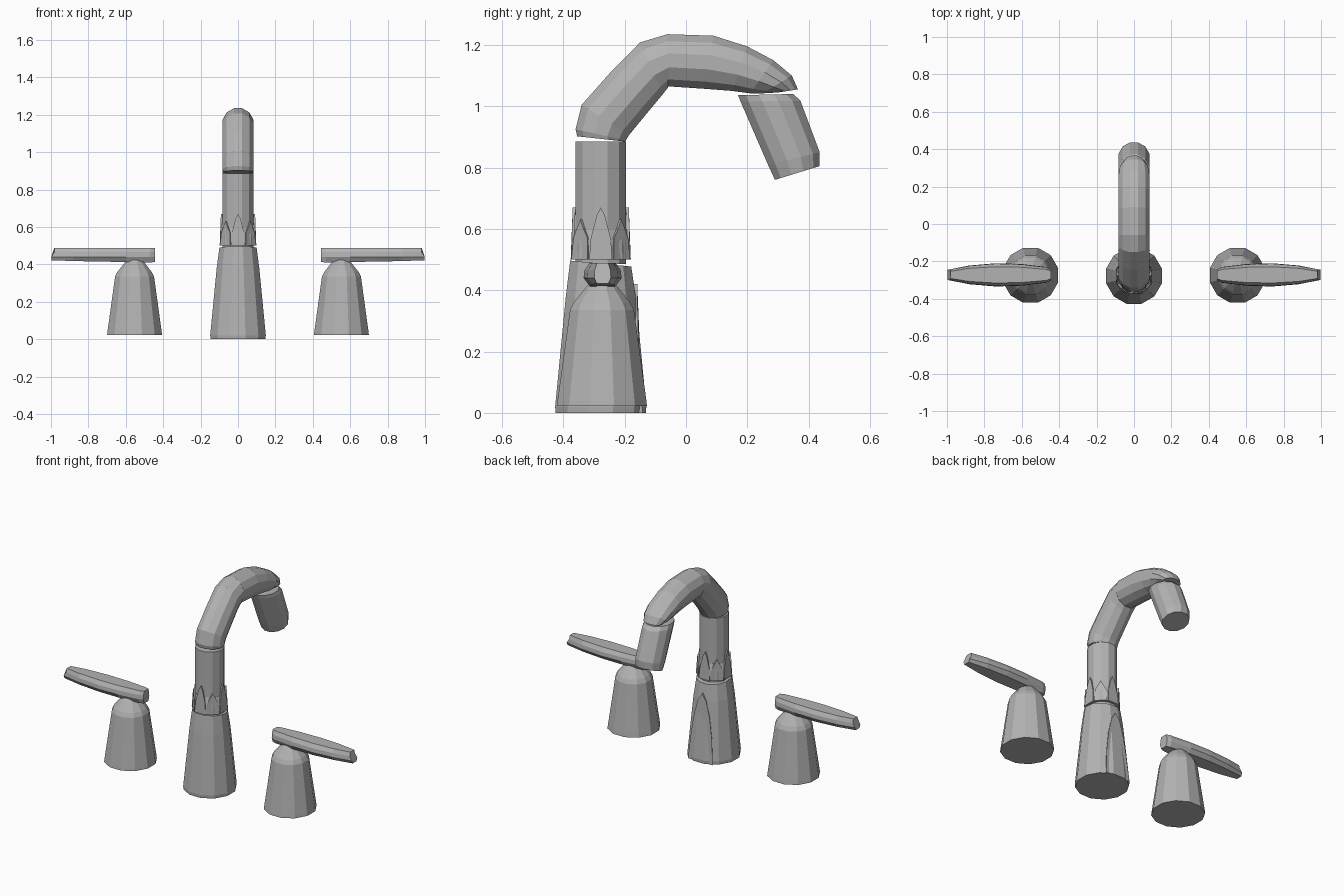
import bpy, bmesh
from math import sin, cos, pi, radians
from mathutils import Vector

cube = bpy.data.objects.get("Cube")
if cube:
    bpy.data.objects.remove(cube, do_unlink=True)

metal = bpy.data.materials.new("brushed grey metal")
metal.use_nodes = True
GREY = (0.45, 0.45, 0.45, 1)
metal.diffuse_color = GREY
metal.node_tree.nodes["Principled BSDF"].inputs["Base Color"].default_value = GREY

AXIS_Y = -0.278


def loft(name, rings):
    """Skin matching rings of points and cap both ends."""
    bm = bmesh.new()
    loops = [[bm.verts.new(p) for p in ring] for ring in rings]
    n = len(loops[0])
    for a, b in zip(loops, loops[1:]):
        for i in range(n):
            j = (i + 1) % n
            bm.faces.new((a[i], a[j], b[j], b[i]))
    bm.faces.new(loops[0])
    bm.faces.new(loops[-1])
    bmesh.ops.recalc_face_normals(bm, faces=bm.faces)
    mesh = bpy.data.meshes.new(name)
    bm.to_mesh(mesh)
    bm.free()
    mesh.materials.append(metal)
    obj = bpy.data.objects.new(name, mesh)
    bpy.context.collection.objects.link(obj)
    return obj


def turned(name, x, y, profile, sides=12, tilt=0):
    """Upright faceted body from (radius, z); tilt lowers the back of the top."""
    rings = []
    for k, (r, z) in enumerate(profile):
        slope = tilt if k == len(profile) - 1 else 0
        ring = []
        for i in range(sides):
            a = 2 * pi * (i + 0.5) / sides
            ring.append((x + r * cos(a), y + r * sin(a), z - slope * sin(a)))
        rings.append(ring)
    return loft(name, rings)


def tube(name, stations, width=0.083, sides=12):
    """Bent tube piece; each station is an outer and an inner (y, z) point."""
    rings = []
    for outer, inner, w in stations:
        o, i_ = Vector((0, *outer)), Vector((0, *inner))
        mid, half = (o + i_) / 2, (o - i_) / 2
        ring = []
        for k in range(sides):
            a = 2 * pi * (k + 0.5) / sides
            c, s = cos(a) / cos(pi / sides), sin(a) / cos(pi / sides)
            ring.append(mid + half * s + Vector((width * w * c, 0, 0)))
        rings.append(ring)
    return loft(name, rings)


def panel(name, angle, outline, radius, thick):
    """Curved plate wrapped on the column axis, outline in (degrees, z)."""
    rings = []
    for extra in (0, thick):
        ring = []
        for da, z in outline:
            a, r = radians(angle + da), radius(z) + extra
            ring.append((r * cos(a), AXIS_Y + r * sin(a), z))
        rings.append(ring)
    return loft(name, rings)


# Central pedestal with an arched plate on its back
turned("pedestal", 0, AXIS_Y,
       [(0.152, 0), (0.154, 0.02), (0.118, 0.38), (0.103, 0.487)], tilt=0.01)
panel("rear_arch_plate", 90,
      [(-32, 0), (32, 0), (30, 0.15), (24, 0.28), (13, 0.38), (0, 0.42),
       (-13, 0.38), (-24, 0.28), (-30, 0.15)],
      lambda z: 0.148 - 0.1 * z, 0.013)

# Column and its collar of pointed leaves
turned("column", 0, AXIS_Y, [(0.085, 0.485), (0.085, 0.885)])
turned("collar_core", 0, AXIS_Y, [(0.1, 0.5), (0.098, 0.56), (0.086, 0.6)])
for i in range(8):
    peak = 0.67 if i % 2 == 0 else 0.63
    panel("collar_leaf", i * 45,
          [(-21, 0.5), (21, 0.5), (19, 0.57), (8, peak - 0.025), (0, peak),
           (-8, peak - 0.025), (-19, 0.57)],
          lambda z: 0.096 - 0.08 * (z - 0.5), 0.009)

# Gooseneck in two pieces, then the nozzle
tube("neck_rear", [
    ((-0.355, 0.902), (-0.2, 0.885), 0.95),
    ((-0.36, 0.925), (-0.197, 0.888), 1),
    ((-0.34, 1.005), (-0.185, 0.907), 1),
    ((-0.245, 1.112), (-0.125, 0.98), 1),
    ((-0.15, 1.208), (-0.075, 1.04), 1),
    ((-0.06, 1.235), (-0.058, 1.062), 1)])
tube("neck_front", [
    ((-0.06, 1.235), (-0.06, 1.065), 1),
    ((0.09, 1.23), (0.06, 1.057), 1),
    ((0.2, 1.195), (0.15, 1.05), 1),
    ((0.285, 1.15), (0.21, 1.042), 1),
    ((0.345, 1.1), (0.25, 1.042), 0.9),
    ((0.365, 1.055), (0.3, 1.045), 0.65)])
tube("nozzle", [
    ((0.35, 1.04), (0.17, 1.036), 0.93),
    ((0.373, 1.018), (0.178, 1.015), 1),
    ((0.436, 0.85), (0.268, 0.808), 1),
    ((0.436, 0.805), (0.29, 0.76), 0.93)])

# Mirrored handles: faceted base and flat lever
LEVER = [(0.445, 0.03, 0.412), (0.47, 0.042, 0.411), (0.6, 0.058, 0.413),
         (0.74, 0.062, 0.415), (0.88, 0.05, 0.418), (0.99, 0.027, 0.422)]
for side, word in ((1, "left"), (-1, "right")):
    turned(word + "_handle_base", side * 0.553, -0.274,
           [(0.152, 0.022), (0.15, 0.04), (0.108, 0.335), (0.095, 0.36),
            (0.058, 0.405), (0.04, 0.425)])
    rings = []
    for x, w, low in LEVER:
        tip = 0.008 if x > 0.95 else 0
        section = [(-0.7, low), (0.7, low), (1, 0.44), (0.95, 0.465),
                   (0.7, 0.488), (-0.7, 0.488), (-0.95, 0.465), (-1, 0.44)]
        rings.append([(side * (x + (tip if z < 0.45 else -tip)),
                       -0.272 + w * u, z) for u, z in section])
    loft(word + "_lever", rings)
